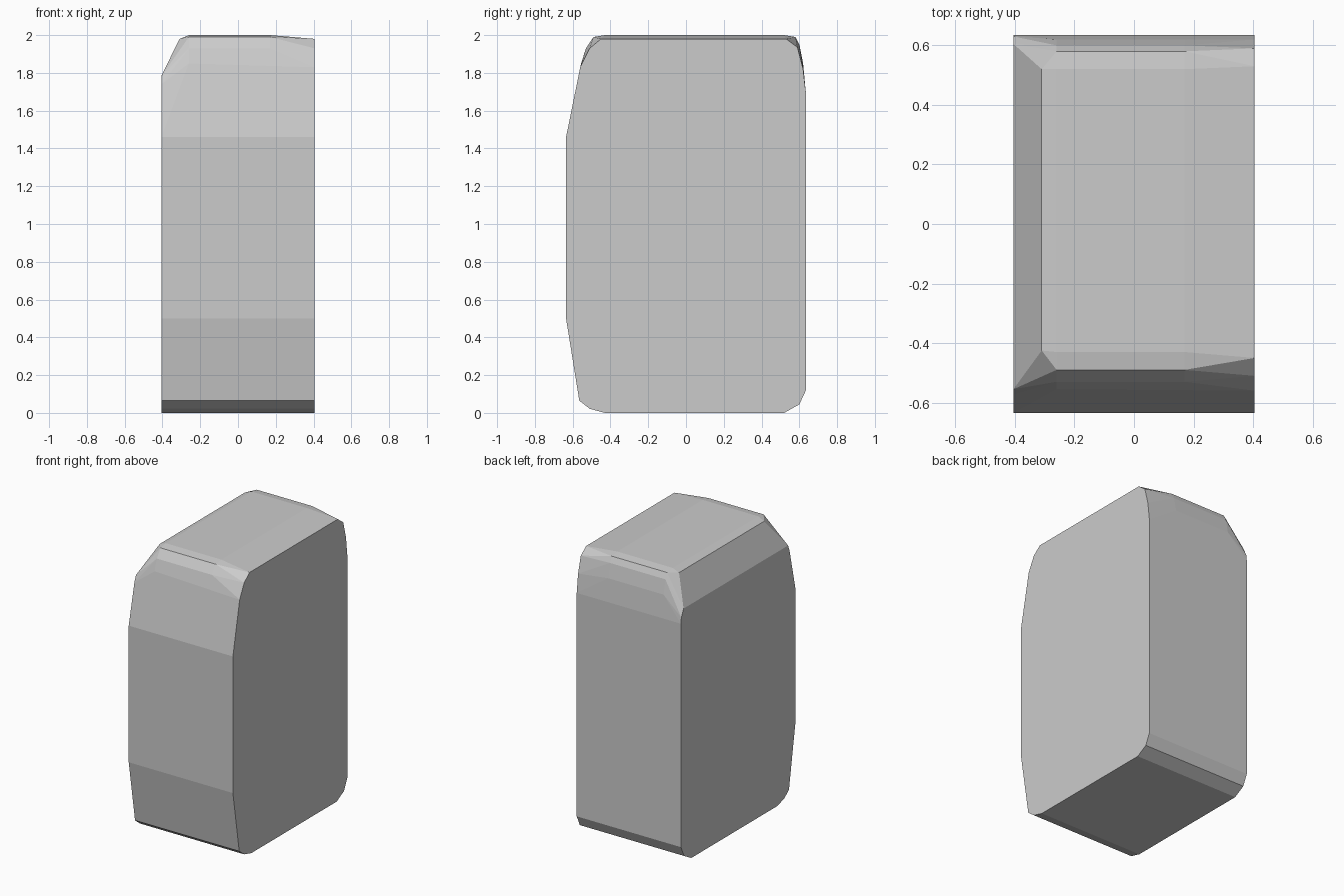
import bpy, bmesh, math

if "Cube" in bpy.data.objects:
    bpy.data.objects.remove(bpy.data.objects["Cube"])

# Lower side profile (y, z), shared by the left and right ends
lower = [(-0.635, 1.46), (-0.635, 0.50), (-0.565, 0.065), (-0.51, 0.022), (-0.43, 0),
         (0.52, 0), (0.60, 0.045), (0.635, 0.12), (0.635, 1.69)]

# Upper profiles (y, z) from front to back, at each x station
right_top = [(-0.56, 1.83), (-0.51, 1.93), (-0.45, 1.98), (0.53, 1.98), (0.59, 1.935), (0.62, 1.82)]
crown_top = [(-0.555, 1.85), (-0.53, 1.93), (-0.49, 1.99), (-0.43, 2.0),
             (0.52, 2.0), (0.58, 1.99), (0.60, 1.95), (0.62, 1.85)]
shoulder_top = [(-0.425, 1.98), (0.52, 1.98)]
left_top = [(-0.572, 1.74), (-0.555, 1.785), (0.605, 1.785), (0.63, 1.73)]

stations = [(0.405, lower + right_top), (0.17, crown_top), (-0.26, crown_top),
            (-0.31, shoulder_top), (-0.405, lower + left_top)]

# Faceted block: hull around the stations
bm = bmesh.new()
for x, profile in stations:
    for y, z in profile:
        bm.verts.new((x, y, z))
hull = bmesh.ops.convex_hull(bm, input=bm.verts)
spare = {v for v in hull["geom_interior"] + hull["geom_unused"] if isinstance(v, bmesh.types.BMVert)}
bmesh.ops.delete(bm, geom=list(spare), context='VERTS')
bmesh.ops.dissolve_limit(bm, angle_limit=math.radians(0.5), verts=bm.verts, edges=bm.edges)
bmesh.ops.recalc_face_normals(bm, faces=bm.faces)

mesh = bpy.data.meshes.new("chamfered_block")
bm.to_mesh(mesh)
bm.free()
block = bpy.data.objects.new("chamfered_block", mesh)
bpy.context.collection.objects.link(block)
